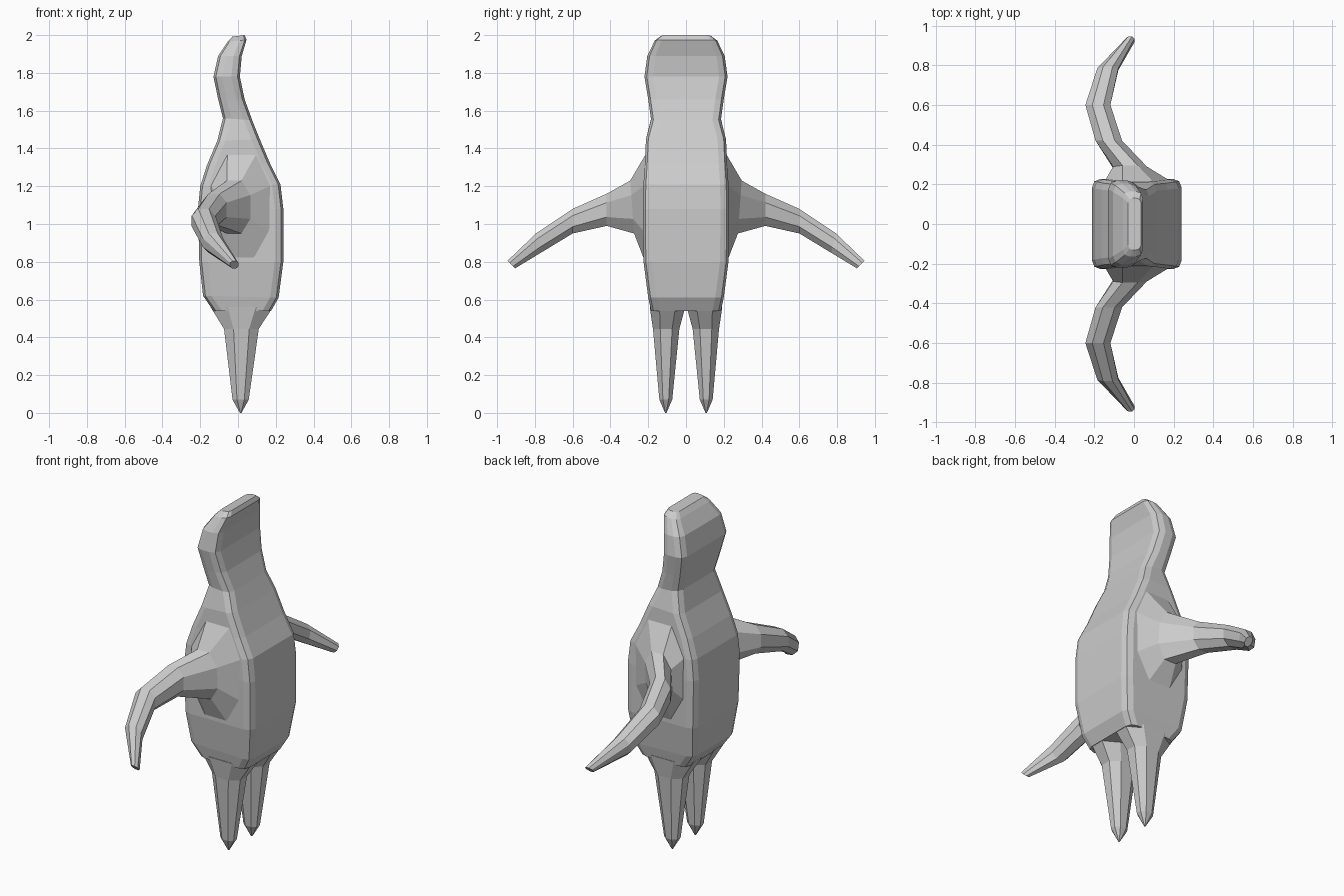
import bpy, bmesh, math
from mathutils import Vector

if "Cube" in bpy.data.objects:
    bpy.data.objects.remove(bpy.data.objects["Cube"])


def loft(name, rings, mirror=False):
    """Skin closed rings of equal length and cap both ends."""
    bm = bmesh.new()
    loops = [[bm.verts.new(p) for p in ring] for ring in rings]
    n = len(loops[0])
    for a, b in zip(loops, loops[1:]):
        for i in range(n):
            j = (i + 1) % n
            bm.faces.new((a[i], a[j], b[j], b[i]))
    bm.faces.new(loops[0])
    bm.faces.new(loops[-1])
    bmesh.ops.recalc_face_normals(bm, faces=bm.faces)
    me = bpy.data.meshes.new(name)
    bm.to_mesh(me)
    bm.free()
    ob = bpy.data.objects.new(name, me)
    bpy.context.collection.objects.link(ob)
    if mirror:
        m = ob.modifiers.new("mirror", 'MIRROR')
        m.use_axis = (False, True, False)
        m.use_mirror_merge = False
    return ob


def rounded(hu, hv, ru, rv):
    """Rectangle outline with two-step rounded corners."""
    pts = []
    for su, sv in ((1, 1), (-1, 1), (-1, -1), (1, -1)):
        corner = [(su * hu, sv * (hv - rv)),
                  (su * (hu - 0.28 * ru), sv * (hv - 0.28 * rv)),
                  (su * (hu - ru), sv * hv)]
        pts += corner if su * sv > 0 else corner[::-1]
    return pts


def octagon(hu, hv, k=0.45):
    return [(hu, hv * k), (hu * k, hv), (-hu * k, hv), (-hu, hv * k),
            (-hu, -hv * k), (-hu * k, -hv), (hu * k, -hv), (hu, -hv * k)]


# Body and head: left x, left z, right x, right z, half depth
rows = [(-.03, 1.992, .035, 2.0, .13), (-.055, 1.965, .045, 1.975, .165),
        (-.105, 1.89, .02, 1.89, .205), (-.13, 1.78, .01, 1.78, .22),
        (-.105, 1.66, .035, 1.66, .20), (-.08, 1.56, .075, 1.55, .185),
        (-.11, 1.44, .115, 1.45, .212), (-.165, 1.31, .17, 1.32, .218),
        (-.20, 1.20, .225, 1.21, .225), (-.212, 1.08, .24, 1.08, .228),
        (-.205, .80, .24, .80, .225), (-.185, .62, .215, .61, .20),
        (-.13, .54, .175, .54, .185)]
rings = []
for xl, zl, xr, zr, hy in rows:
    hx, cx = (xr - xl) / 2, (xr + xl) / 2
    r = min(.045, hx * .7)
    rings.append([Vector((cx + u, v, (zl + zr) / 2 + u / hx * (zr - zl) / 2))
                  for u, v in rounded(hx, hy, r, r)])
loft("body", rings)

# Arms: y, centre x, centre z, half width, half height, outward lean of top
arm = [(.213, .02, 1.08, .17, .29, 0), (.285, -.02, 1.09, .085, .14, .01),
       (.42, -.127, 1.075, .067, .085, 0), (.60, -.182, 1.015, .063, .065, 0),
       (.78, -.132, .90, .053, .052, .012), (.925, -.02, .785, .022, .02, .02)]
loft("arm", [[Vector((cx + u, y + lean * v / hz, cz + v))
              for u, v in octagon(hx, hz)]
             for y, cx, cz, hx, hz, lean in arm], mirror=True)

# Legs: z, centre x, centre y, half width, half depth
leg = [(.56, .02, .098, .165, .094), (.445, .018, .105, .092, .070),
       (.07, .014, .107, .043, .034), (0, .014, .107, .004, .004)]
loft("leg", [[Vector((cx + u, cy + v, z)) for u, v in octagon(hx, hy)]
             for z, cx, cy, hx, hy in leg], mirror=True)
